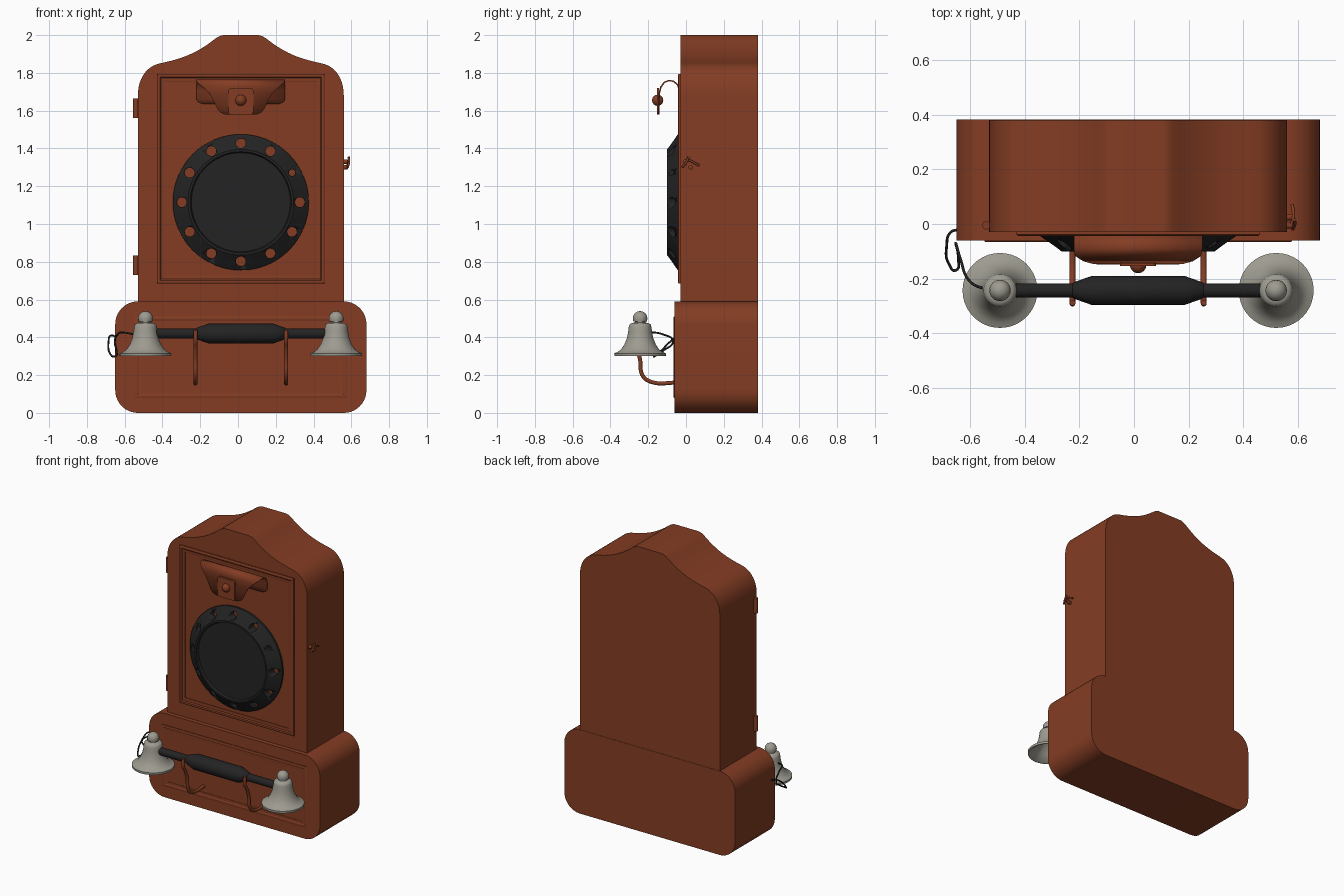
import bpy, bmesh, math
from mathutils import Vector
from mathutils.geometry import interpolate_bezier

if "Cube" in bpy.data.objects:
    bpy.data.objects.remove(bpy.data.objects["Cube"], do_unlink=True)

CX = 0.015      # centre line of the case
BACK = 0.382
FRONT = -0.03   # front of the upper case
BASE_FRONT = -0.06


def material(name, rgb):
    m = bpy.data.materials.new(name)
    m.use_nodes = True
    m.diffuse_color = (*rgb, 1)
    bsdf = m.node_tree.nodes["Principled BSDF"]
    bsdf.inputs["Base Color"].default_value = (*rgb, 1)
    bsdf.inputs["Roughness"].default_value = 0.6
    return m


WOOD = material("reddish brown wood", (0.23, 0.046, 0.017))
BLACK = material("black", (0.017, 0.017, 0.017))
METAL = material("warm grey metal", (0.34, 0.33, 0.28))


def finish(name, bm, mat, angle=35):
    bmesh.ops.remove_doubles(bm, verts=bm.verts, dist=1e-5)
    bmesh.ops.recalc_face_normals(bm, faces=bm.faces)
    me = bpy.data.meshes.new(name)
    bm.to_mesh(me)
    bm.free()
    me.materials.append(mat)
    ob = bpy.data.objects.new(name, me)
    bpy.context.collection.objects.link(ob)
    bpy.ops.object.select_all(action='DESELECT')
    ob.select_set(True)
    bpy.context.view_layer.objects.active = ob
    bpy.ops.object.shade_smooth_by_angle(angle=math.radians(angle))
    return ob


def slab(name, outline, y0, y1, mat):
    """Extrude an x-z outline from y0 to y1."""
    bm = bmesh.new()
    face = bm.faces.new([bm.verts.new((x, y0, z)) for x, z in outline])
    new = bmesh.ops.extrude_face_region(bm, geom=[face])["geom"]
    verts = [v for v in new if isinstance(v, bmesh.types.BMVert)]
    bmesh.ops.translate(bm, verts=verts, vec=(0, y1 - y0, 0))
    return finish(name, bm, mat)


def rounded_rect(x, z, hw, hh, r, n=10):
    pts = []
    for k, (sx, sz) in enumerate([(1, 1), (-1, 1), (-1, -1), (1, -1)]):
        for i in range(n + 1):
            a = math.pi / 2 * (k + i / n)
            pts.append((x + sx * (hw - r) + r * math.cos(a),
                        z + sz * (hh - r) + r * math.sin(a)))
    return pts


def lathe(name, profile, axis, centre, mat, n=32, angle=35):
    """Revolve (radius, height) points round an axis."""
    place = {'X': lambda c, s, h: (h, c, s),
             'Y': lambda c, s, h: (c, h, s),
             'Z': lambda c, s, h: (c, s, h)}[axis]
    bm = bmesh.new()
    rings = []
    for r, h in profile:
        ring = []
        for i in range(n if r else 1):
            a = 2 * math.pi * i / n
            p = place(r * math.cos(a), r * math.sin(a), h)
            ring.append(bm.verts.new(Vector(p) + Vector(centre)))
        rings.append(ring)
    for a, b in zip(rings, rings[1:]):
        for i in range(n):
            quad = [a[i % len(a)], a[(i + 1) % len(a)],
                    b[(i + 1) % len(b)], b[i % len(b)]]
            bm.faces.new(list(dict.fromkeys(quad)))
    return finish(name, bm, mat, angle)


def ball(r, h, n=8):
    return [(0 if i in (0, n) else r * math.sin(math.pi * i / n),
             h - r * math.cos(math.pi * i / n)) for i in range(n + 1)]


def wire(name, points, radius, mat):
    cu = bpy.data.curves.new(name, 'CURVE')
    cu.dimensions = '3D'
    cu.bevel_depth = radius
    cu.bevel_resolution = 3
    cu.use_fill_caps = True
    sp = cu.splines.new('BEZIER')
    sp.bezier_points.add(len(points) - 1)
    for bp, p in zip(sp.bezier_points, points):
        bp.co = p
        bp.handle_left_type = bp.handle_right_type = 'AUTO'
    cu.materials.append(mat)
    ob = bpy.data.objects.new(name, cu)
    bpy.context.collection.objects.link(ob)
    return ob


def frame(name, z, hw, hh, width, y, depth):
    """Mitred rectangular moulding with a rounded cross-section."""
    bm = bmesh.new()
    steps = [(0, 0), (0, .7), (.15, 1), (.4, 1), (.55, .5), (.85, .5), (1, .35), (1, 0)]
    rings = []
    for t, d in steps:
        w, h = hw - t * width, hh - t * width
        rings.append([bm.verts.new((CX + sx * w, y - d * depth, z + sz * h))
                      for sx, sz in [(1, 1), (-1, 1), (-1, -1), (1, -1)]])
    for a, b in zip(rings, rings[1:]):
        for i in range(4):
            j = (i + 1) % 4
            bm.faces.new((a[i], a[j], b[j], b[i]))
    finish(name, bm, WOOD, 20)


# Upper case with the crested top
curves = [((.545, 1.68), (.545, 1.77), (.50, 1.835), (.43, 1.85)),
          ((.43, 1.85), (.31, 1.875), (.25, 1.90), (.17, 1.955)),
          ((.17, 1.955), (.13, 1.985), (.115, 2.0), (.085, 2.0))]
half = [(.545, .5)]
for c in curves:
    pts = interpolate_bezier(*[Vector((x, z, 0)) for x, z in c], 12)
    half += [(p.x, p.y) for p in pts[:-1]]
half.append((.085, 2.0))
outline = [(CX + x, z) for x, z in half] + [(CX - x, z) for x, z in reversed(half)]
slab("upper_case", outline, FRONT, BACK - .002, WOOD)

# Lower case and mouldings
slab("lower_case", rounded_rect(CX, .295, .665, .295, .12), BASE_FRONT, BACK, WOOD)
frame("upper_moulding", 1.24, .445, .555, .042, FRONT, .013)
frame("lower_moulding", .295, .562, .215, .037, BASE_FRONT, .006)

# Dial with twelve finger holes
DIAL_Z = 1.115
dial = lathe("dial", [(0, -.02), (.36, -.02), (.36, -.043), (.28, -.1), (.268, -.1),
                      (.262, -.085), (0, -.085)], 'Y', (CX, 0, DIAL_Z), BLACK, 64, 25)
bm = bmesh.new()
for k in range(12):
    a = k * math.pi / 6
    r = .017 if k == 1 else .026
    start = len(bm.verts)
    made = bmesh.ops.create_cone(bm, cap_ends=True, segments=20, radius1=r,
                                 radius2=r, depth=.3)["verts"]
    for v in made:
        x, y, z = v.co
        v.co = (CX + .313 * math.cos(a) + x, z, DIAL_Z + .313 * math.sin(a) + y)
cutter = finish("finger_hole_cutter", bm, BLACK)
cutter.hide_render = True
cutter.hide_viewport = True
mod = dial.modifiers.new("holes", 'BOOLEAN')
mod.object = cutter
mod.operation = 'DIFFERENCE'
mod.solver = 'EXACT'

# Curved bracket above the dial: rows of (y, z, half width)
rows = [(-.034, 1.635, .20), (-.034, 1.645, .225), (-.034, 1.66, .235), (-.034, 1.71, .235),
        (-.045, 1.737, .235), (-.065, 1.755, .235), (-.09, 1.76, .235), (-.115, 1.75, .23),
        (-.133, 1.725, .20), (-.142, 1.69, .165), (-.144, 1.65, .143),
        (-.144, 1.61, .125), (-.144, 1.59, .108), (-.144, 1.58, .085)]
bm = bmesh.new()
pairs = [[bm.verts.new((CX + s * w, y, z)) for s in (-1, 1)] for y, z, w in rows]
for a, b in zip(pairs, pairs[1:]):
    bm.faces.new((a[0], a[1], b[1], b[0]))
bracket = finish("bracket", bm, WOOD, 40)
sol = bracket.modifiers.new("thickness", 'SOLIDIFY')
sol.thickness = .008
sol.offset = 0
slab("bracket_plate", rounded_rect(CX, 1.65, .066, .07, .015, 4), -.154, -.142, WOOD)
lathe("bracket_stud", ball(.03, -.15), 'Y', (CX, 0, 1.655), WOOD, 20)

# Cradle hooks
for side, x in (("right", -.225), ("left", .255)):
    wire(side + "_cradle_hook",
         [(x, -.05, .16), (x, -.18, .163), (x, -.228, .195), (x, -.245, .29),
          (x, -.265, .345), (x, -.288, .385), (x, -.288, .44)], .011, WOOD)

# Handset: grip along x with a bell at each end
HY, HZ = -.243, .42
lathe("handset_grip", [(0, -.505), (.026, -.505), (.026, -.24), (.03, -.235), (.053, -.17),
                       (.053, .17), (.03, .235), (.026, .24), (.026, .505), (0, .505)],
      'X', (CX, HY, HZ), BLACK, 24, 20)
bell = [(0, .41), (.04, .40), (.08, .345), (.125, .303), (.136, .30), (.137, .315),
        (.118, .323), (.10, .337), (.083, .362), (.07, .395), (.063, .43), (.06, .455),
        (.056, .468), (.045, .475), (.03, .478), (.027, .485)]
for side, x in (("right", -.49), ("left", .52)):
    lathe(side + "_bell", bell + ball(.039, .5)[3:], 'Z', (x, HY, 0), METAL, 40, 45)

# Cord looping from the handset to the case
wire("cord", [(-.53, HY, .41), (-.60, -.21, .425), (-.637, -.12, .415), (-.652, -.07, .38),
              (-.643, -.12, .33), (-.655, -.17, .298), (-.675, -.15, .31),
              (-.685, -.08, .38), (-.67, -.03, .41), (-.64, -.02, .40)], .005, BLACK)

# Hinges on the right side
for name, z in (("upper_hinge", 1.612), ("lower_hinge", .782)):
    lathe(name, [(0, -.052), (.015, -.052), (.015, .052), (0, .052)], 'Z',
          (-.54, -.005, z), WOOD, 16)

# Hook latch on the left side
LX = CX + .545
wire("latch_hook", [(LX + .012, -.01, 1.335), (LX + .022, .02, 1.335),
                    (LX + .022, .05, 1.32), (LX + .018, .07, 1.31)], .006, WOOD)
wire("latch_thumb_piece", [(LX + .02, -.02, 1.30), (LX + .028, .0, 1.325),
                           (LX + .026, .015, 1.355)], .006, WOOD)
for name, y, z in (("latch_pivot", -.005, 1.33), ("latch_eye", .025, 1.30)):
    lathe(name, [(0, -.01), (.012, -.01), (.012, .02), (0, .026)], 'X', (LX, y, z), WOOD, 12)
